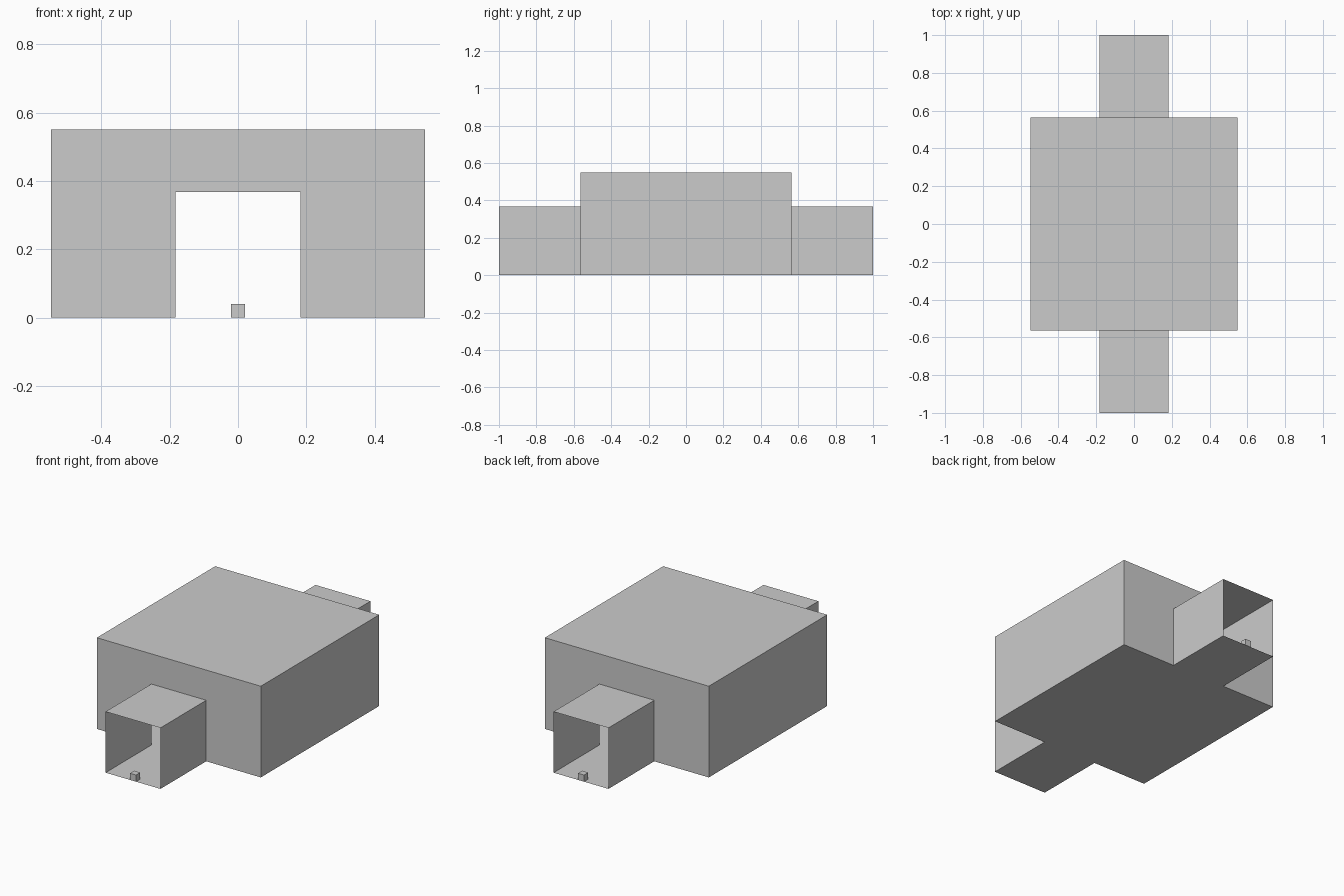
import bpy, bmesh

if "Cube" in bpy.data.objects:
    bpy.data.objects.remove(bpy.data.objects["Cube"])

HALL_X, HALL_Y, HALL_Z = 0.547, 0.564, 0.55   # half width, half depth, height
DOOR_X, DOOR_Z = 0.183, 0.368                 # passage half width, height
END_Y = 1.0
CUBE = 0.04


def make_object(name, faces):
    """Build a thin-walled mesh from faces given as corner lists."""
    bm = bmesh.new()
    for corners in faces:
        bm.faces.new([bm.verts.new(c) for c in corners])
    bmesh.ops.remove_doubles(bm, verts=bm.verts, dist=1e-5)
    mesh = bpy.data.meshes.new(name)
    bm.to_mesh(mesh)
    bm.free()
    obj = bpy.data.objects.new(name, mesh)
    bpy.context.collection.objects.link(obj)
    return obj


def level(hx, y0, y1, z, up):
    quad = [(-hx, y0, z), (hx, y0, z), (hx, y1, z), (-hx, y1, z)]
    return quad if up else quad[::-1]


def side(x, y0, y1, h):
    quad = [(x, y0, 0), (x, y1, 0), (x, y1, h), (x, y0, h)]
    return quad if x > 0 else quad[::-1]


def doorway_wall(y):
    """End wall of the hall: one flat face around the passage opening."""
    wall = [(-HALL_X, y, 0), (-DOOR_X, y, 0), (-DOOR_X, y, DOOR_Z), (DOOR_X, y, DOOR_Z),
            (DOOR_X, y, 0), (HALL_X, y, 0), (HALL_X, y, HALL_Z), (-HALL_X, y, HALL_Z)]
    return wall if y < 0 else wall[::-1]


# Hollow main hall with a doorway at each end
make_object("hall", [
    level(HALL_X, -HALL_Y, HALL_Y, 0, False),
    level(HALL_X, -HALL_Y, HALL_Y, HALL_Z, True),
    side(HALL_X, -HALL_Y, HALL_Y, HALL_Z),
    side(-HALL_X, -HALL_Y, HALL_Y, HALL_Z),
    doorway_wall(-HALL_Y),
    doorway_wall(HALL_Y),
])

# Open-ended passages and the small block on each threshold
for label, y0, y1, block_y in (("front", -END_Y, -HALL_Y, -END_Y + CUBE / 2),
                               ("back", HALL_Y, END_Y, END_Y - CUBE / 2)):
    make_object(label + "_passage", [
        level(DOOR_X, y0, y1, 0, False),
        level(DOOR_X, y0, y1, DOOR_Z, True),
        side(DOOR_X, y0, y1, DOOR_Z),
        side(-DOOR_X, y0, y1, DOOR_Z),
    ])
    bpy.ops.mesh.primitive_cube_add(size=CUBE, location=(0, block_y, CUBE / 2))
    bpy.context.object.name = label + "_threshold_block"
